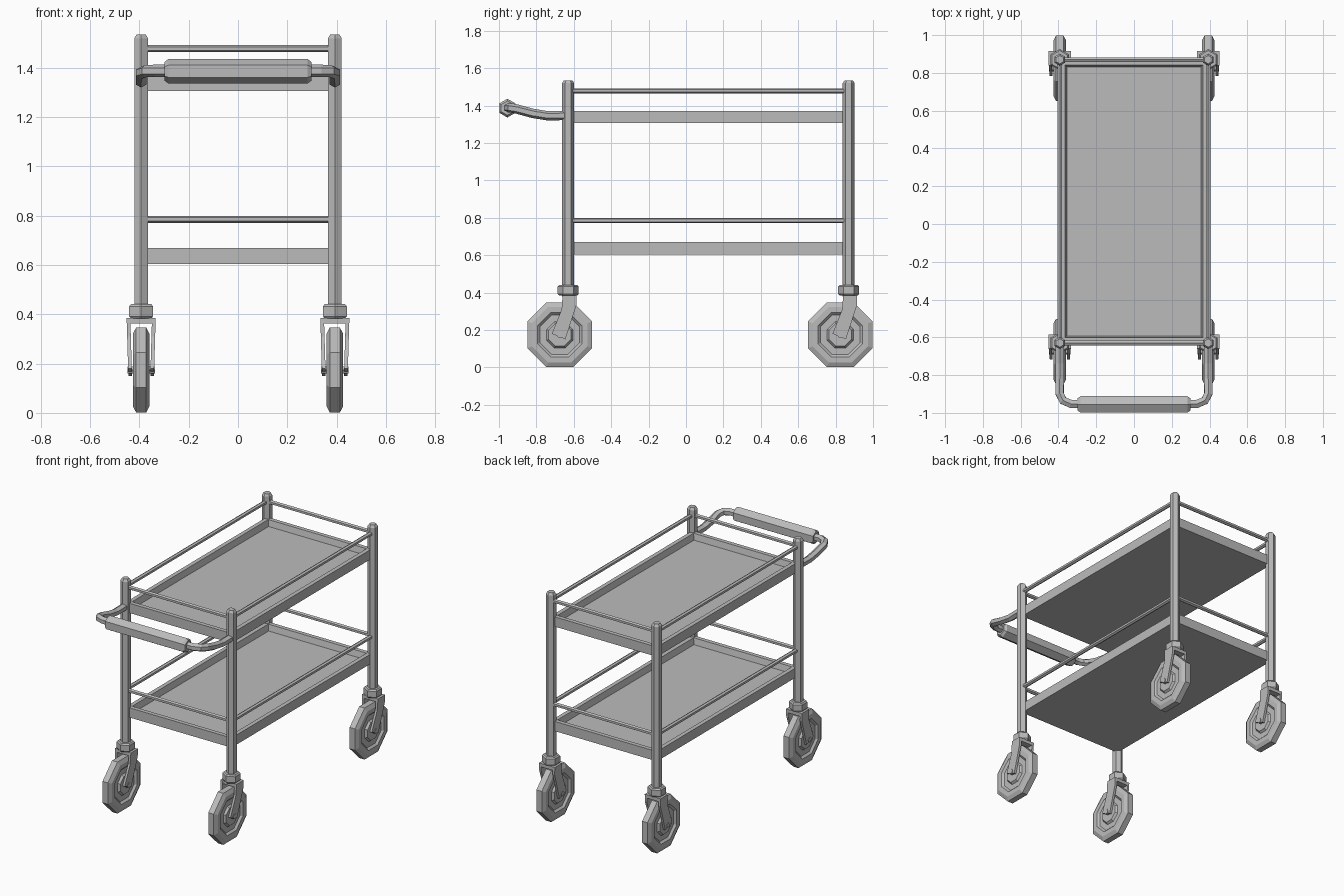
import bpy, bmesh, math
from mathutils import Vector, Matrix

if "Cube" in bpy.data.objects:
    bpy.data.objects.remove(bpy.data.objects["Cube"], do_unlink=True)

GREY = (0.5, 0.5, 0.5, 1)
steel = bpy.data.materials.new("grey_steel")
steel.use_nodes = True
steel.diffuse_color = GREY
steel.node_tree.nodes["Principled BSDF"].inputs["Base Color"].default_value = GREY

POST_X = 0.393
MID_Y, HALF_Y = 0.12, 0.75


def finish(name, bm):
    bmesh.ops.recalc_face_normals(bm, faces=bm.faces[:])
    mesh = bpy.data.meshes.new(name)
    bm.to_mesh(mesh)
    bm.free()
    mesh.materials.append(steel)
    ob = bpy.data.objects.new(name, mesh)
    bpy.context.collection.objects.link(ob)
    return ob


def loft(bm, rings):
    """Skin a list of point rings and cap both ends."""
    loops = [[bm.verts.new(p) for p in ring] for ring in rings]
    for a, b in zip(loops, loops[1:]):
        for i in range(len(a)):
            j = (i + 1) % len(a)
            bm.faces.new((a[i], a[j], b[j], b[i]))
    bm.faces.new(loops[0][::-1])
    bm.faces.new(loops[-1])


def turned(name, profile, sides, origin, axis, phase=0.0):
    """Polygonal turned part; profile holds (radius, distance along axis)."""
    bm = bmesh.new()
    axis = Vector(axis)
    u = Vector((0, 1, 0)) if abs(axis.y) < 0.5 else Vector((0, 0, 1))
    v = axis.cross(u)
    angles = [phase + math.tau * k / sides for k in range(sides)]
    loft(bm, [[Vector(origin) + axis * d + r * (u * math.cos(a) + v * math.sin(a))
               for a in angles] for r, d in profile])
    return finish(name, bm)


def tube(name, path, radius, sides=6):
    """Polygonal tube swept along a path."""
    bm = bmesh.new()
    pts = [Vector(p) for p in path]
    rings = []
    for i, p in enumerate(pts):
        before = (p - pts[i - 1]).normalized() if i else Vector()
        after = (pts[i + 1] - p).normalized() if i < len(pts) - 1 else Vector()
        t = (before + after).normalized()
        side = t.cross(Vector((0, 0, 1))).normalized()
        up = side.cross(t)
        rings.append([p + radius * (up * math.cos(math.tau * k / sides)
                                    + side * math.sin(math.tau * k / sides))
                      for k in range(sides)])
    loft(bm, rings)
    return finish(name, bm)


def tray(name, z):
    """Shallow tray with a flat rim and sloping inner walls."""
    bm = bmesh.new()
    levels = [(0, 0), (0, 0.065), (0.028, 0.065), (0.038, 0.025)]
    rings = []
    for inset, h in levels:
        x, y = POST_X - inset, HALF_Y - inset
        rings.append([(sx * x, MID_Y + sy * y, z + h)
                      for sx, sy in ((-1, -1), (1, -1), (1, 1), (-1, 1))])
    loft(bm, rings)
    return finish(name, bm)


def fork(name, x, y):
    """Slanted two-armed fork with a bridge across the top."""
    bm = bmesh.new()
    arm = [(-0.03, 0.385), (0.045, 0.385), (0.045, 0.335),
           (-0.015, 0.15), (-0.087, 0.18), (-0.035, 0.31)]
    for s in (-1, 1):
        loft(bm, [[(x + s * (d + 0.03 * (h - 0.15)), y + dy, h) for dy, h in arm]
                  for d in (0.037, 0.052)])
    bridge = [(-0.03, 0.385), (0.045, 0.385), (0.045, 0.362), (-0.03, 0.362)]
    loft(bm, [[(x + d, y + dy, h) for dy, h in bridge] for d in (-0.05, 0.05)])
    return finish(name, bm)


# Wheel cross-section: hub, recess, tyre wall and tread
side_profile = [(0.06, 0.034), (0.07, 0.02), (0.105, 0.02),
                (0.118, 0.033), (0.148, 0.033), (0.173, 0.02)]
to_corner = 1 / math.cos(math.pi / 8)
half = [(r * to_corner, d) for r, d in side_profile]
wheel_profile = [(r, -d) for r, d in half] + half[::-1]

# Posts, collars and casters
for sx, side in ((-1, "right"), (1, "left")):
    for sy, end in ((-1, "front"), (1, "back")):
        tag = f"{end}_{side}"
        x, y = sx * POST_X, MID_Y + sy * HALF_Y
        turned(f"post_{tag}", [(0.032, 0.38), (0.032, 1.52), (0.022, 1.535)],
               6, (x, y, 0), (0, 0, 1))
        turned(f"collar_{tag}", [(0.048, 0.383), (0.056, 0.392), (0.056, 0.432), (0.048, 0.441)],
               6, (x, y, 0), (0, 0, 1))
        fork(f"fork_{tag}", x, y)
        hub = (x, y - 0.045, 0.174)
        turned(f"wheel_{tag}", wheel_profile, 8, hub, (1, 0, 0), math.pi / 8)
        turned(f"axle_{tag}", [(0.017, -0.056), (0.017, 0.056)], 6, hub, (1, 0, 0))

# Trays with guard rails on all four sides
for level, tray_z, rail_z in (("upper", 1.306, 1.478), ("lower", 0.604, 0.785)):
    tray(f"{level}_tray", tray_z)
    for s, side, end in ((-1, "right", "front"), (1, "left", "back")):
        x, y = s * POST_X, MID_Y + s * HALF_Y
        tube(f"{level}_rail_{side}",
             [(x, MID_Y - HALF_Y, rail_z), (x, MID_Y + HALF_Y, rail_z)], 0.014)
        tube(f"{level}_rail_{end}", [(-POST_X, y, rail_z), (POST_X, y, rail_z)], 0.014)

# Push handle: bent tube with a thick grip
bend = [(POST_X, -0.63, 1.347), (POST_X, -0.74, 1.345), (POST_X, -0.82, 1.358),
        (POST_X, -0.90, 1.380), (0.375, -0.935, 1.387), (0.335, -0.952, 1.388)]
tube("handle_tube", bend + [(-x, y, z) for x, y, z in bend[::-1]], 0.025)
turned("handle_grip", [(0.038, -0.298), (0.050, -0.282), (0.050, 0.282), (0.038, 0.298)],
       6, (0, -0.955, 1.386), (1, 0, 0), math.pi / 6)
